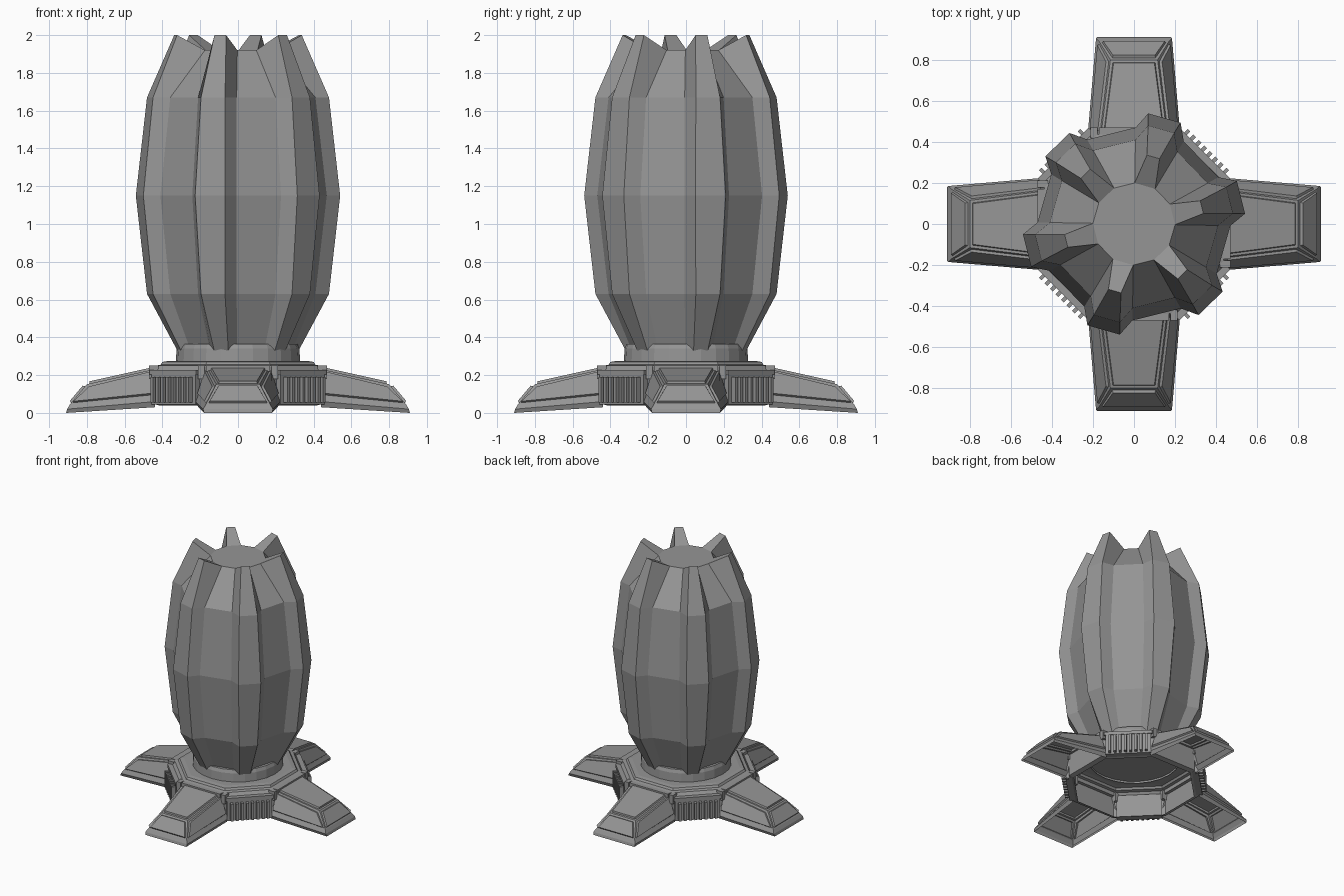
import bpy, bmesh, math
from mathutils import Matrix, Vector

cube = bpy.data.objects.get("Cube")
if cube:
    bpy.data.objects.remove(cube, do_unlink=True)

grey = bpy.data.materials.new("mid grey")
grey.use_nodes = True
COLOR = (0.3, 0.3, 0.3, 1)
grey.diffuse_color = COLOR
grey.node_tree.nodes["Principled BSDF"].inputs["Base Color"].default_value = COLOR


def finish(bm, name, angle=0.0):
    mesh = bpy.data.meshes.new(name)
    bm.to_mesh(mesh)
    bm.free()
    mesh.materials.append(grey)
    ob = bpy.data.objects.new(name, mesh)
    ob.rotation_euler.z = angle
    bpy.context.collection.objects.link(ob)
    return ob


def polar(r, a, z, side=0.0):
    """Point at radius r along angle a, shifted sideways."""
    return Vector((r * math.cos(a) - side * math.sin(a),
                   r * math.sin(a) + side * math.cos(a), z))


def bridge(bm, low, high):
    n = len(low)
    for i in range(n):
        j = (i + 1) % n
        bm.faces.new((low[i], low[j], high[j], high[i]))


def lathe(name, profile, sides, turn, cap=True):
    bm = bmesh.new()
    rings = [[bm.verts.new(polar(r, turn + math.tau * i / sides, z))
              for i in range(sides)] for r, z in profile]
    for low, high in zip(rings, rings[1:]):
        bridge(bm, low, high)
    if cap:
        bm.faces.new(rings[-1])
    return finish(bm, name)


def box(bm, size, center):
    bmesh.ops.create_cube(bm, size=1, matrix=Matrix.Translation(center)
                          @ Matrix.Diagonal((*size, 1)))


# Pod body: twelve-sided egg whose alternate panels are pulled out into fins
bm = bmesh.new()
HEIGHTS = (0.29, 0.63, 1.15, 1.67, 1.92)
BODY = (0.27, 0.41, 0.47, 0.41, 0.2)
FIN_R = (0.30, 0.48, 0.537, 0.48, 0.34)
FIN_W = (0.035, 0.066, 0.082, 0.066, 0.032)
FIN_Z = HEIGHTS[:4] + (2.0,)
START = math.radians(14)
STEP = math.tau / 12
rings = [[bm.verts.new(polar(r, START + (i - 0.5) * STEP, z)) for i in range(12)]
         for r, z in zip(BODY, HEIGHTS)]
bm.faces.new(rings[-1])
bm.faces.new(rings[0][::-1])
for i in range(12):
    j = (i + 1) % 12
    right = [ring[i] for ring in rings]
    left = [ring[j] for ring in rings]
    if i % 2:
        columns = [right, left]
    else:
        a = START + i * STEP
        outer = [[bm.verts.new(polar(r, a, z, s * w))
                  for r, w, z in zip(FIN_R, FIN_W, FIN_Z)] for s in (-1, 1)]
        columns = [right, outer[0], outer[1], left]
        bm.faces.new([c[-1] for c in columns])
        bm.faces.new([c[0] for c in reversed(columns)])
    for p, q in zip(columns, columns[1:]):
        for k in range(4):
            bm.faces.new((p[k], q[k], q[k + 1], p[k + 1]))
finish(bm, "finned_pod_body")

# Collar and hollow octagonal base
lathe("collar", [(0.33, 0.26), (0.325, 0.34), (0.315, 0.365), (0.28, 0.365)], 24, START, cap=False)
OCT = 1 / math.cos(math.pi / 8)
lathe("octagonal_base", [(r * OCT, z) for r, z in (
    (0.42, 0.04), (0.455, 0.05), (0.455, 0.225), (0.435, 0.25),
    (0.41, 0.255), (0.40, 0.27), (0.37, 0.275))], 8, math.pi / 8)


# Splayed foot: open shell with raised panels
def foot(angle):
    def loop(inner, outer):
        (wi, yi, zi), (wo, yo, zo) = inner, outer
        return [bm.verts.new(p) for p in
                ((wi, yi, zi), (wo, yo, zo), (-wo, yo, zo), (-wi, yi, zi))]
    bm = bmesh.new()
    loops = [loop((0.21, 0.44, 0.03), (0.18, 0.91, 0.0)),
             loop((0.225, 0.44, 0.06), (0.185, 0.905, 0.02)),
             loop((0.215, 0.44, 0.085), (0.17, 0.89, 0.045)),
             loop((0.16, 0.44, 0.232), (0.115, 0.80, 0.152))]
    panels = []
    for low, high in zip(loops, loops[1:]):
        panels = [bm.faces.new((low[i], low[i + 1], high[i + 1], high[i]))
                  for i in range(3)]
    panels.append(bm.faces.new(loops[-1]))
    bm.normal_update()
    if panels[-1].normal.z < 0:
        bmesh.ops.reverse_faces(bm, faces=bm.faces[:])
        bm.normal_update()
    bmesh.ops.inset_individual(bm, faces=panels, thickness=0.018, depth=0.0)
    bmesh.ops.inset_individual(bm, faces=panels, thickness=0.006, depth=0.012)
    return finish(bm, "foot", angle)


# Vent: framed block with a row of upright slats
def vent(angle):
    bm = bmesh.new()
    box(bm, (0.33, 0.045, 0.17), (0, 0.46, 0.13))
    box(bm, (0.35, 0.05, 0.025), (0, 0.463, 0.215))
    for i in range(8):
        box(bm, (0.018, 0.05, 0.135), (-0.133 + i * 0.038, 0.488, 0.122))
    return finish(bm, "vent", angle)


# Lugs gripping the inner end of each foot
def lugs(angle):
    bm = bmesh.new()
    for s in (-1, 1):
        box(bm, (0.035, 0.05, 0.07), (s * 0.195, 0.445, 0.215))
    box(bm, (0.34, 0.04, 0.03), (0, 0.45, 0.235))
    return finish(bm, "foot_lugs", angle)


for k in range(4):
    quarter = k * math.pi / 2
    foot(quarter)
    lugs(quarter)
    vent(quarter + math.pi / 4)
